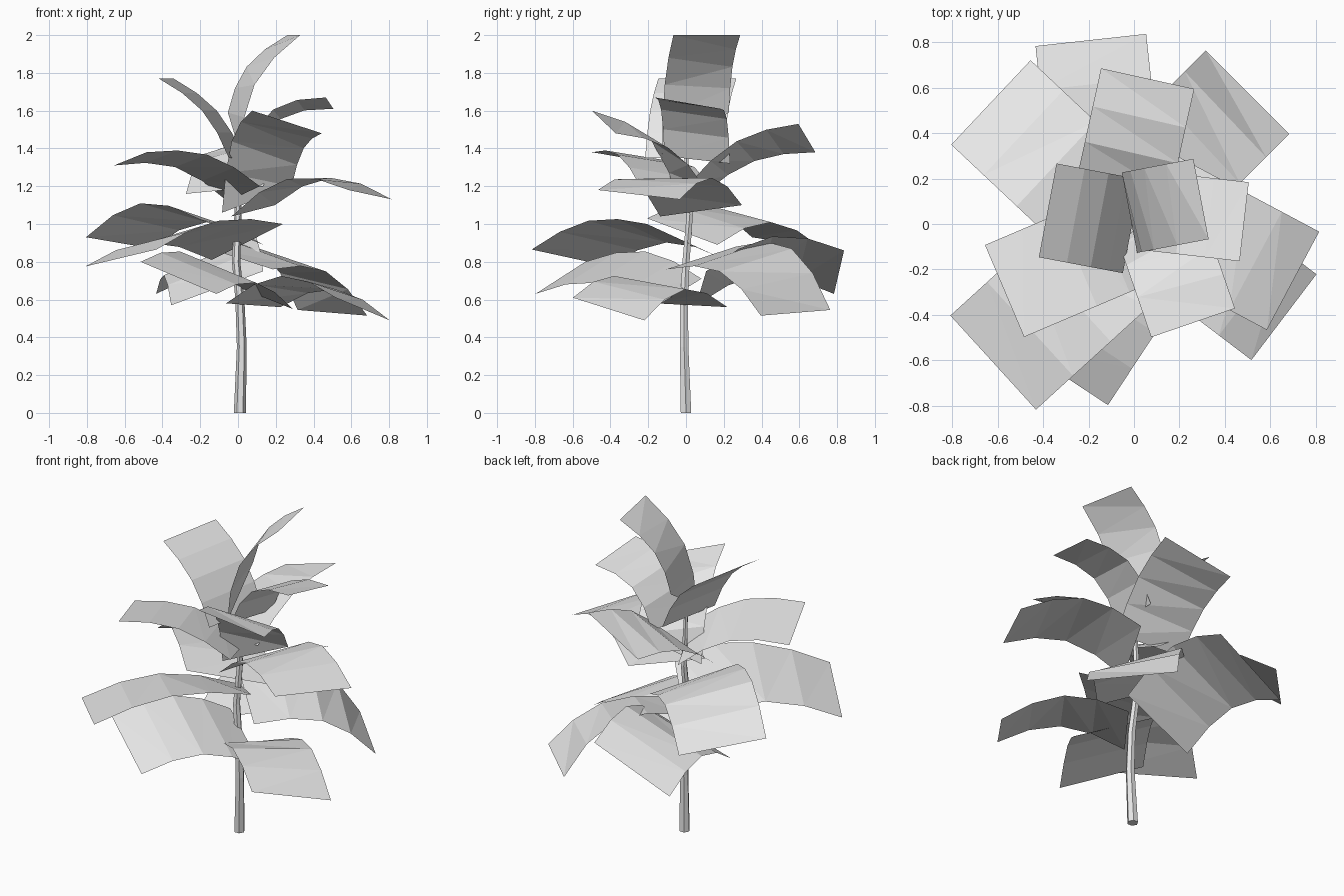
import bpy
import bmesh
import math
from mathutils import Vector

cube = bpy.data.objects.get("Cube")
if cube:
    bpy.data.objects.remove(cube, do_unlink=True)


def make_material(name, colour):
    mat = bpy.data.materials.new(name)
    mat.use_nodes = True
    mat.diffuse_color = colour
    mat.node_tree.nodes["Principled BSDF"].inputs["Base Color"].default_value = colour
    return mat


plant_grey = make_material("light grey", (0.8, 0.8, 0.8, 1))


def add_object(name, bm):
    mesh = bpy.data.meshes.new(name)
    bm.to_mesh(mesh)
    bm.free()
    mesh.materials.append(plant_grey)
    obj = bpy.data.objects.new(name, mesh)
    bpy.context.collection.objects.link(obj)


def bridge(bm, lower, upper, closed):
    count = len(lower)
    for i in range(count if closed else count - 1):
        j = (i + 1) % count
        bm.faces.new((lower[i], lower[j], upper[j], upper[i]))


# Slightly crooked, tapering stem
def add_stem(name, path, sides=6):
    bm = bmesh.new()
    rings = []
    for x, y, z, radius in path:
        angles = [math.tau * i / sides for i in range(sides)]
        rings.append([bm.verts.new((x + radius * math.cos(a),
                                    y + radius * math.sin(a), z)) for a in angles])
    for lower, upper in zip(rings, rings[1:]):
        bridge(bm, lower, upper, True)
    bm.faces.new(rings[0][::-1])
    bm.faces.new(rings[-1])
    add_object(name, bm)


# Arched rectangular leaf: tilts raise its left edge at the base and the tip,
# and each long edge has its own arch height
def add_leaf(name, base, tip, half_width, base_tilt, tip_tilt, left_arch, right_arch, rows=4):
    base, tip = Vector(base), Vector(tip)
    chord = tip - base
    left = Vector((-chord.y, chord.x, 0)).normalized()
    normal = chord.cross(left).normalized()
    bm = bmesh.new()
    previous = None
    for i in range(rows + 1):
        t = i / rows
        row = []
        for side, arch in ((-1, right_arch), (1, left_arch)):
            tilt = base_tilt + (tip_tilt - base_tilt) * t
            offset = left * half_width + Vector((0, 0, tilt))
            bulge = normal * arch * math.sin(math.pi * t)
            row.append(bm.verts.new(base + chord * t + offset * side + bulge))
        if previous:
            bridge(bm, previous, row, False)
        previous = row
    bmesh.ops.triangulate(bm, faces=bm.faces)
    bmesh.ops.recalc_face_normals(bm, faces=bm.faces)
    add_object(name, bm)


add_stem("stem", [(.01, 0, 0, .032), (.02, -.01, .35, .026), (.01, -.01, .6, .024),
                  (-.01, 0, .8, .022), (0, .02, 1.05, .019), (0, 0, 1.37, .012)])

# Crown leaves
add_leaf("top_leaf", (-.02, .05, 1.48), (.295, .11, 2), .18, .11, 0, .07, .1)
add_leaf("crown_right_leaf", (-.01, -.01, 1.35), (-.38, .06, 1.77), .21, 0, 0, .06, .06)
add_leaf("crown_left_leaf", (.05, .06, 1.34), (.485, .01, 1.64), .175, -.02, -.03, .11, .11)
add_leaf("crown_back_leaf", (-.07, .05, 1.18), (.06, .64, 1.455), .21, -.02, -.075, .07, .08)
add_leaf("crown_front_leaf", (.1, .03, 1.13), (.26, -.435, 1.54), .195, .07, -.06, .08, .14)

# Middle leaves
add_leaf("middle_left_leaf", (.08, .08, 1.07), (.7, -.25, 1.155), .245, .03, -.025, .13, .13)
add_leaf("middle_right_leaf", (.03, -.04, 1.16), (-.57, -.295, 1.345), .22, .04, .035, .08, .09)
add_leaf("middle_back_leaf", (-.04, -.02, .96), (-.63, .535, .9), .255, .07, .03, .13, .13)
add_leaf("middle_front_leaf", (.05, 0, .905), (-.62, -.61, .82), .28, .095, .045, .085, .11)

# Lower leaves
add_leaf("lower_back_leaf", (-.11, .08, .66), (-.19, .81, .745), .245, -.09, -.115, .13, .13)
add_leaf("lower_back_left_leaf", (0, .08, .82), (.5, .58, .53), .26, .06, .015, .17, .12)
add_leaf("lower_front_left_leaf", (.08, .03, .57), (.66, -.41, .55), .237, -.01, -.06, .13, .13)
add_leaf("lower_front_leaf", (.09, -.05, .63), (-.315, -.665, .715), .24, -.08, -.085, .1, .1)
